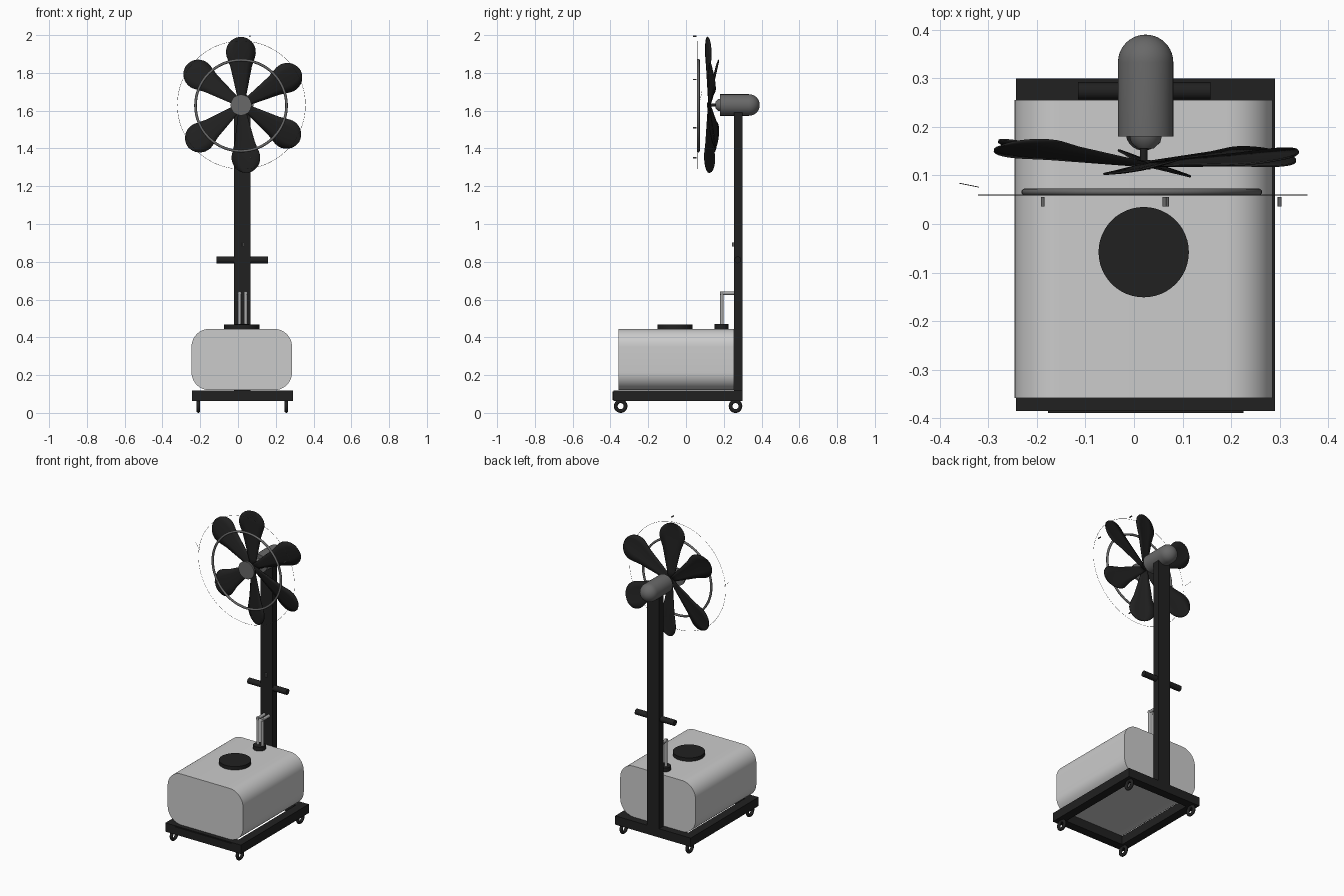
import bpy, bmesh, math
from mathutils import Vector, Matrix

if "Cube" in bpy.data.objects:
    bpy.data.objects.remove(bpy.data.objects["Cube"])

CX, FZ = 0.02, 1.63          # centre line of the machine, fan height


def material(name, v):
    m = bpy.data.materials.new(name)
    m.diffuse_color = (v, v, v, 1)
    m.use_nodes = True
    m.node_tree.nodes["Principled BSDF"].inputs["Base Color"].default_value = m.diffuse_color
    return m


BLACK = material("black", 0.015)
GREY = material("dark_grey", 0.14)
TANK = material("tank_white", 0.6)
METAL = material("pipe_metal", 0.4)


def finish(name, bm, mat, smooth=True):
    bmesh.ops.recalc_face_normals(bm, faces=bm.faces)
    me = bpy.data.meshes.new(name)
    bm.to_mesh(me)
    bm.free()
    me.materials.append(mat)
    ob = bpy.data.objects.new(name, me)
    bpy.context.collection.objects.link(ob)
    if smooth:
        bpy.ops.object.select_all(action='DESELECT')
        ob.select_set(True)
        bpy.context.view_layer.objects.active = ob
        bpy.ops.object.shade_smooth_by_angle(angle=math.radians(40))
    return ob


def box(name, lo, hi, mat):
    bm = bmesh.new()
    lo, hi = Vector(lo), Vector(hi)
    bmesh.ops.create_cube(bm, size=1, matrix=Matrix.Translation((lo + hi) / 2) @ Matrix.Diagonal((*(hi - lo), 1)))
    return finish(name, bm, mat, False)


def lathe(name, profile, origin, axis, mat, n=40, closed=False):
    """Spin (radius, height) points about an axis direction."""
    bm = bmesh.new()
    vs = [bm.verts.new((r, 0, h)) for r, h in profile]
    es = [bm.edges.new(p) for p in zip(vs, vs[1:] + vs[:1])][:None if closed else -1]
    bmesh.ops.spin(bm, geom=vs + es, cent=(0, 0, 0), axis=(0, 0, 1), angle=2 * math.pi, steps=n)
    bmesh.ops.remove_doubles(bm, verts=bm.verts, dist=1e-5)
    rot = Vector((0, 0, 1)).rotation_difference(Vector(axis)).to_matrix().to_4x4()
    bm.transform(Matrix.Translation(origin) @ rot)
    return finish(name, bm, mat)


def rod(name, a, b, r, mat, n=24):
    a, b = Vector(a), Vector(b)
    h = (b - a).length
    return lathe(name, [(0, 0), (r, 0), (r, h), (0, h)], a, (b - a) / h, mat, n)


def torus(name, origin, axis, major, minor, mat, n=64, m=12):
    ring = [(major + minor * math.cos(2 * math.pi * i / m), minor * math.sin(2 * math.pi * i / m)) for i in range(m)]
    return lathe(name, ring, origin, axis, mat, n, True)


# base frame, open in the middle
X0, X1, Y0, Y1, Z0, Z1, W = -0.243, 0.29, -0.385, 0.3, 0.063, 0.119, 0.055
box("base_front_bar", (X0, Y0, Z0), (X1, Y0 + W, Z1), BLACK)
box("base_back_bar", (X0, Y1 - W, Z0), (X1, Y1, Z1), BLACK)
box("base_left_bar", (X0, Y0 + W, Z0), (X0 + W, Y1 - W, Z1), BLACK)
box("base_right_bar", (X1 - W, Y0 + W, Z0), (X1, Y1 - W, Z1), BLACK)
box("base_front_plate", (-0.177, -0.389, Z0 + 0.005), (0.225, Y0, Z1 - 0.005), BLACK)

# ring wheels
for x in (-0.21, 0.256):
    for y in (-0.346, 0.262):
        torus("wheel", (x, y, 0.036), (1, 0, 0), 0.026, 0.01, BLACK, 32)

# water tank: rounded rectangle drawn along y
bm = bmesh.new()
hw, hh, R = 0.266, 0.1625, 0.095
pts = []
for k, (sx, sz) in enumerate([(1, 1), (-1, 1), (-1, -1), (1, -1)]):
    for i in range(13):
        a = math.pi / 2 * (k + i / 12)
        pts.append((CX + sx * (hw - R) + R * math.cos(a), -0.358, 0.2825 + sz * (hh - R) + R * math.sin(a)))
face = bm.faces.new([bm.verts.new(p) for p in pts])
ext = bmesh.ops.extrude_face_region(bm, geom=[face])
bmesh.ops.translate(bm, vec=(0, 0.613, 0), verts=[v for v in ext["geom"] if isinstance(v, bmesh.types.BMVert)])
if not face.is_valid or all(len(e.link_faces) == 2 for e in bm.edges):
    pass
else:
    bmesh.ops.holes_fill(bm, edges=bm.edges, sides=0)
finish("water_tank", bm, TANK)

# tank cap, pipe fitting and bent pipes
rod("tank_cap", (CX, -0.058, 0.44), (CX, -0.058, 0.467), 0.093, BLACK, 48)
rod("pipe_fitting", (CX, 0.188, 0.44), (CX, 0.188, 0.47), 0.037, BLACK, 32)
for x in (0.008, 0.04):
    rod("pipe_upright", (x, 0.19, 0.46), (x, 0.19, 0.643), 0.0095, METAL, 16)
    rod("pipe_arm", (x, 0.181, 0.634), (x, 0.26, 0.634), 0.0095, METAL, 16)

# post, push handle, switch
box("post", (-0.02, 0.255, Z0), (0.065, 0.3, 1.6), BLACK)
rod("push_handle", (-0.115, 0.274, 0.81), (0.158, 0.274, 0.81), 0.018, BLACK)
for x in (0.019, 0.028):
    box("switch", (x - 0.003, 0.243, 0.88), (x + 0.003, 0.256, 0.902), GREY)

# motor: nose cone, barrel and domed back
dome = [(0.057 * math.cos(a), 0.153 + 0.057 * math.sin(a)) for a in [math.pi / 20 * i for i in range(10)]]
lathe("motor", [(0, -0.025), (0.016, -0.025), (0.03, -0.012), (0.033, 0), (0.057, 0)] + dome + [(0, 0.21)],
      (0.024, 0.18, FZ), (0, 1, 0), GREY, 48)
rod("fan_shaft", (CX, 0.115, FZ), (CX, 0.16, FZ), 0.008, BLACK)
rod("fan_hub", (CX, 0.112, FZ), (CX, 0.132, FZ), 0.014, BLACK)

# blades: teardrop outline, pitched and leaned; (angle, tip y, pitch) in degrees
LEN, TIP, TH = 0.28, 0.08, 0.004


def half_width(r):
    neck = 0.014 + (0.074 - 0.014) * max(0, min(1, r / LEN))
    return neck if r < 0.25 else math.sqrt(max(0, TIP ** 2 - (r - LEN) ** 2))


for ang, tip_y, pitch in [(91, 0.115, 11), (31, 0.136, 12), (-33, 0.136, 14),
                          (-85.5, 0.122, 20), (218, 0.152, 12), (145, 0.152, 12)]:
    bm = bmesh.new()
    c = Vector((CX, 0.122, FZ))
    out = Vector((math.cos(math.radians(ang)), 0, math.sin(math.radians(ang))))
    side = Vector((-out.z, 0, out.x))
    rs = [0.0, 0.05, 0.1, 0.15, 0.2, 0.25] + [LEN + TIP * math.sin(math.radians(d)) for d in range(-15, 86, 10)] + [LEN + TIP * 0.999]
    rows = []
    for r in rs:
        w = half_width(r)
        p = math.radians(pitch)
        row = []
        for s in (-1, -0.5, 0, 0.5, 1):
            q = c + out * r + side * (s * w * math.cos(p))
            q.y += (tip_y - 0.122) * r / LEN - s * w * math.sin(p) + 0.006 * (s * s - 0.5) * w / TIP
            row.append(bm.verts.new(q))
        rows.append(row)
    for r0, r1 in zip(rows, rows[1:]):
        for i in range(4):
            bm.faces.new((r0[i], r0[i + 1], r1[i + 1], r1[i]))
    ob = finish("fan_blade", bm, BLACK)
    mod = ob.modifiers.new("thickness", 'SOLIDIFY')
    mod.thickness = TH
    mod.offset = 0

# mist ring with centre disc
torus("mist_ring", (0.016, 0.066, FZ - 0.003), (0, 1, 0), 0.241, 0.007, GREY)
rod("mist_disc", (0.016, 0.06, FZ), (0.016, 0.072, FZ), 0.055, GREY, 40)

# hair-thin outer wire and its loose end
torus("outer_wire", (0.018, 0.06, FZ), (0, 1, 0), 0.339, 0.0008, GREY, 96, 4)
rod("wire_end", (-0.36, 0.084, 1.70), (-0.32, 0.076, 1.66), 0.0008, GREY, 6)

# small spray nozzles
for x, z in [(0.063, 1.994), (0.3, 1.765), (-0.188, 1.51), (0.068, 1.35)]:
    rod("spray_nozzle", (x, 0.036, z), (x, 0.056, z), 0.004, GREY, 10)
